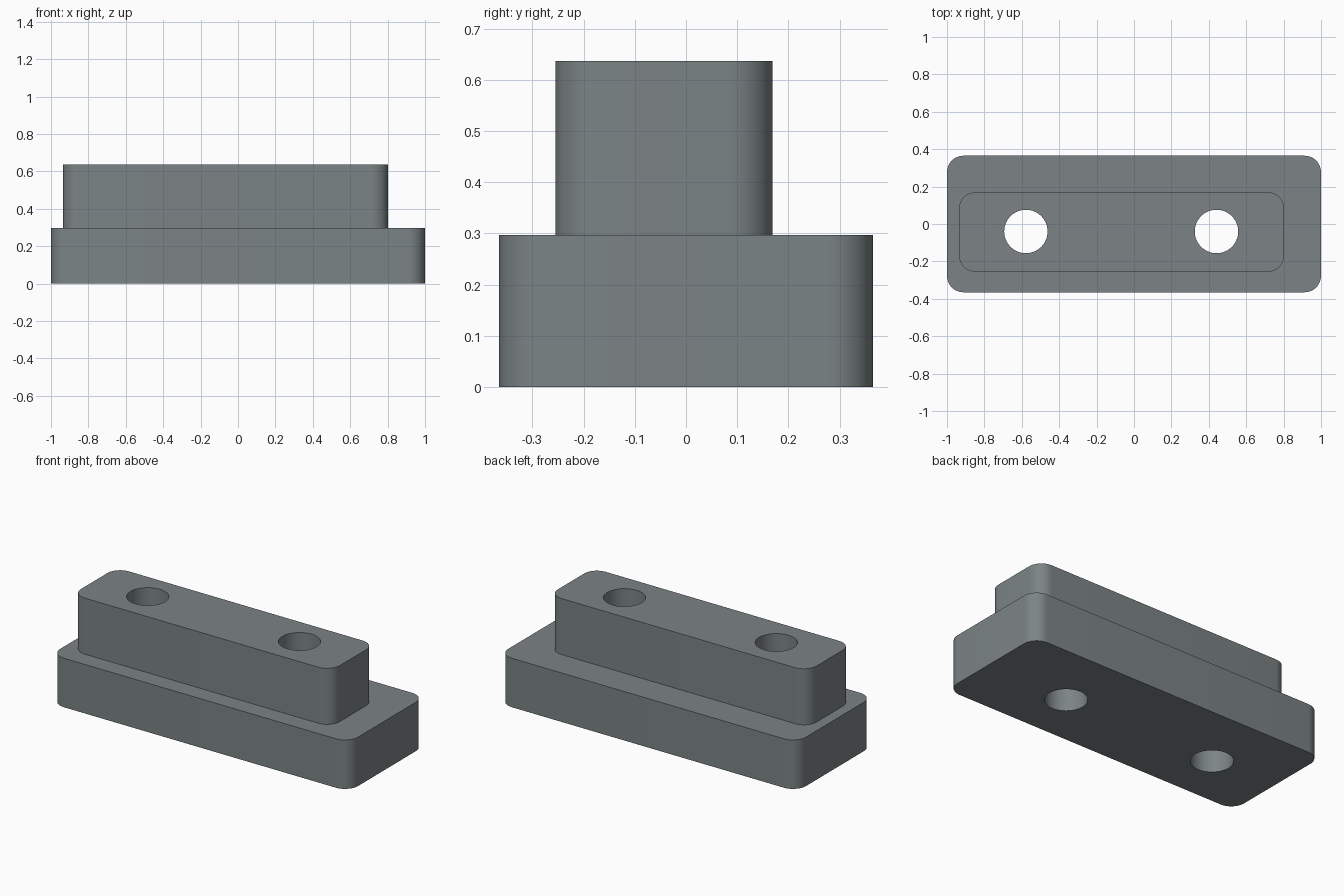
import bpy, bmesh, math

if "Cube" in bpy.data.objects:
    bpy.data.objects.remove(bpy.data.objects["Cube"])

grey = bpy.data.materials.new("slate grey")
grey.diffuse_color = (0.2, 0.23, 0.235, 1)
grey.use_nodes = True
grey.node_tree.nodes["Principled BSDF"].inputs["Base Color"].default_value = grey.diffuse_color


def prism(name, outline, z0, z1):
    """Extrude a closed xy outline from z0 to z1."""
    bm = bmesh.new()
    face = bm.faces.new([bm.verts.new((x, y, z0)) for x, y in outline])
    top = bmesh.ops.extrude_face_region(bm, geom=[face])["geom"]
    verts = [v for v in top if isinstance(v, bmesh.types.BMVert)]
    bmesh.ops.translate(bm, verts=verts, vec=(0, 0, z1 - z0))
    bmesh.ops.recalc_face_normals(bm, faces=bm.faces)
    mesh = bpy.data.meshes.new(name)
    bm.to_mesh(mesh)
    bm.free()
    mesh.materials.append(grey)
    obj = bpy.data.objects.new(name, mesh)
    bpy.context.collection.objects.link(obj)
    return obj


def arc(cx, cy, r, a0, a1, n):
    angles = [math.radians(a0 + (a1 - a0) * i / n) for i in range(n + 1)]
    return [(cx + r * math.cos(a), cy + r * math.sin(a)) for a in angles]


def rounded_rect(x0, x1, y0, y1, r, n=12):
    return (arc(x1 - r, y1 - r, r, 0, 90, n) + arc(x0 + r, y1 - r, r, 90, 180, n)
            + arc(x0 + r, y0 + r, r, 180, 270, n) + arc(x1 - r, y0 + r, r, 270, 360, n))


def combine(target, tool, operation):
    """Boolean the tool into the target, then discard the tool."""
    mod = target.modifiers.new(operation, 'BOOLEAN')
    mod.operation, mod.object, mod.solver = operation, tool, 'EXACT'
    bpy.context.view_layer.objects.active = target
    bpy.ops.object.modifier_apply(modifier=mod.name)
    bpy.data.objects.remove(tool)


# Wide base with the offset raised block fused on top
block = prism("stepped_block", rounded_rect(-1, 1, -0.365, 0.365, 0.088), 0, 0.297)
raised = prism("raised_block", rounded_rect(-0.935, 0.802, -0.255, 0.169, 0.085), 0.1, 0.637)
combine(block, raised, 'UNION')

# Two through holes
for x in (-0.578, 0.441):
    hole = prism("hole_cutter", arc(x, -0.04, 0.116, 0, 360, 64)[:-1], -0.1, 0.8)
    combine(block, hole, 'DIFFERENCE')

bpy.ops.object.select_all(action='DESELECT')
block.select_set(True)
bpy.context.view_layer.objects.active = block
bpy.ops.object.shade_smooth_by_angle(angle=math.radians(30))
